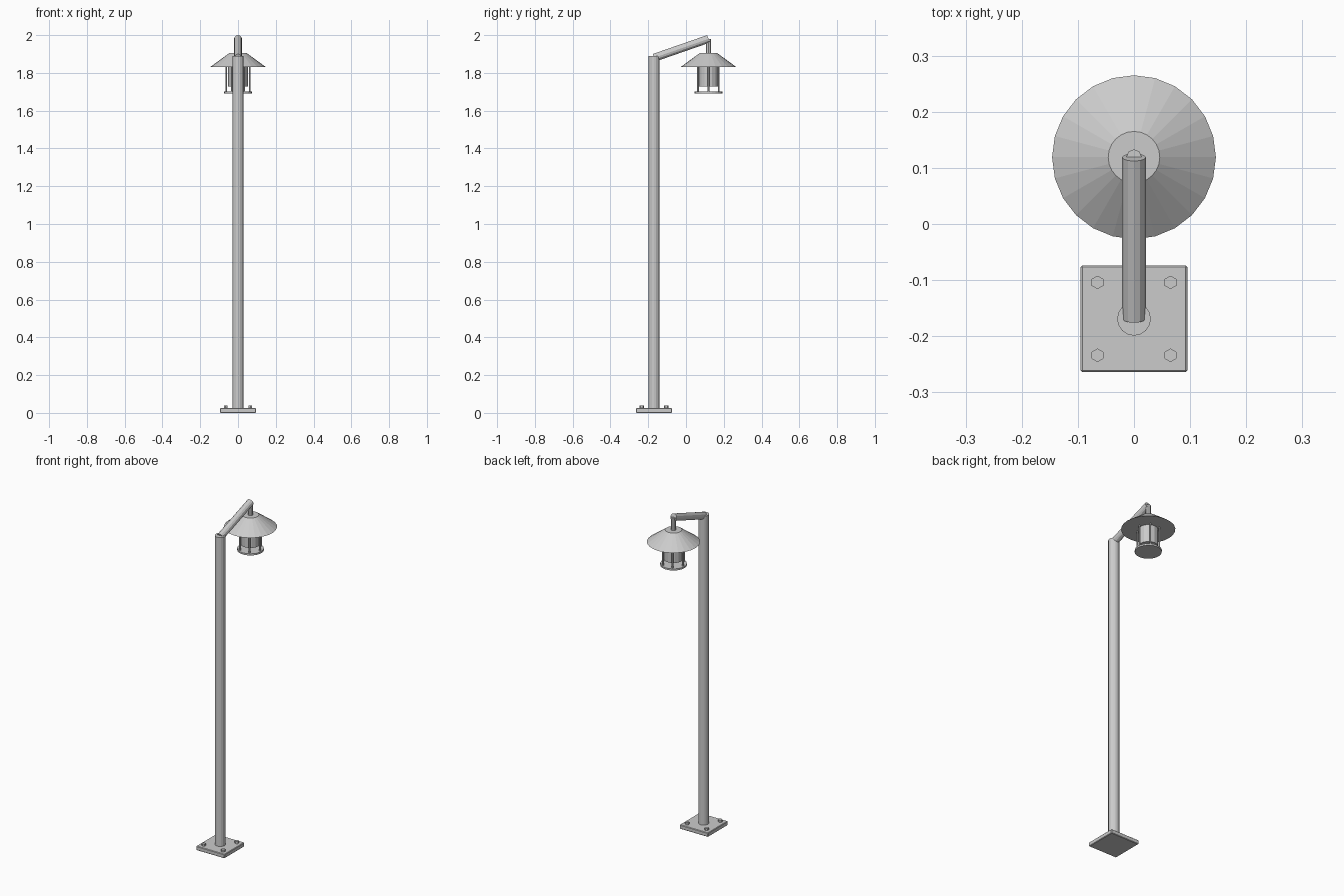
import bpy
from math import cos, sin, tau
from mathutils import Vector

if "Cube" in bpy.data.objects:
    bpy.data.objects.remove(bpy.data.objects["Cube"])

POLE_Y, LAMP_Y = -0.169, 0.119


def tube(name, a, b, r1, sides, r2=None):
    """Flat-shaded cylinder or cone frustum from point a to point b."""
    a, b = Vector(a), Vector(b)
    d = b - a
    bpy.ops.mesh.primitive_cone_add(
        vertices=sides, radius1=r1, radius2=r1 if r2 is None else r2,
        depth=d.length, location=(a + b) / 2)
    o = bpy.context.object
    o.name = name
    if abs(d.x) + abs(d.y) > 1e-6:
        o.rotation_euler = d.to_track_quat('Z', 'Y').to_euler()
    return o


# base plate with softened edges
bpy.ops.mesh.primitive_cube_add(size=1, location=(0, POLE_Y, 0.0125))
plate = bpy.context.object
plate.name = "base_plate"
plate.scale = (0.19, 0.19, 0.025)
bpy.ops.object.transform_apply(location=False, rotation=False, scale=True)
bevel = plate.modifiers.new("edge", 'BEVEL')
bevel.width = 0.003
bevel.segments = 1

# hexagonal bolts
for sx in (-1, 1):
    for sy in (-1, 1):
        x, y = sx * 0.065, POLE_Y + sy * 0.065
        tube("base_bolt", (x, y, 0.02), (x, y, 0.038), 0.012, 6)

# pole, sloping arm and hanging stem
tube("pole", (0, POLE_Y, 0.02), (0, POLE_Y, 1.89), 0.03, 16)
tube("arm", (0, POLE_Y, 1.88), (0, LAMP_Y, 1.98), 0.021, 12)
tube("stem", (0, LAMP_Y, 1.90), (0, LAMP_Y, 1.98), 0.014, 8)

# lamp head
tube("shade", (0, LAMP_Y, 1.832), (0, LAMP_Y, 1.905), 0.146, 24, 0.046)
tube("lamp_glass", (0, LAMP_Y, 1.727), (0, LAMP_Y, 1.84), 0.052, 16)
tube("bottom_disc", (0, LAMP_Y, 1.692), (0, LAMP_Y, 1.702), 0.073, 24)

# cage rods around the glass
for i in range(6):
    x, y = 0.063 * cos(i * tau / 6), LAMP_Y + 0.063 * sin(i * tau / 6)
    tube("cage_rod", (x, y, 1.70), (x, y, 1.84), 0.005, 6)
